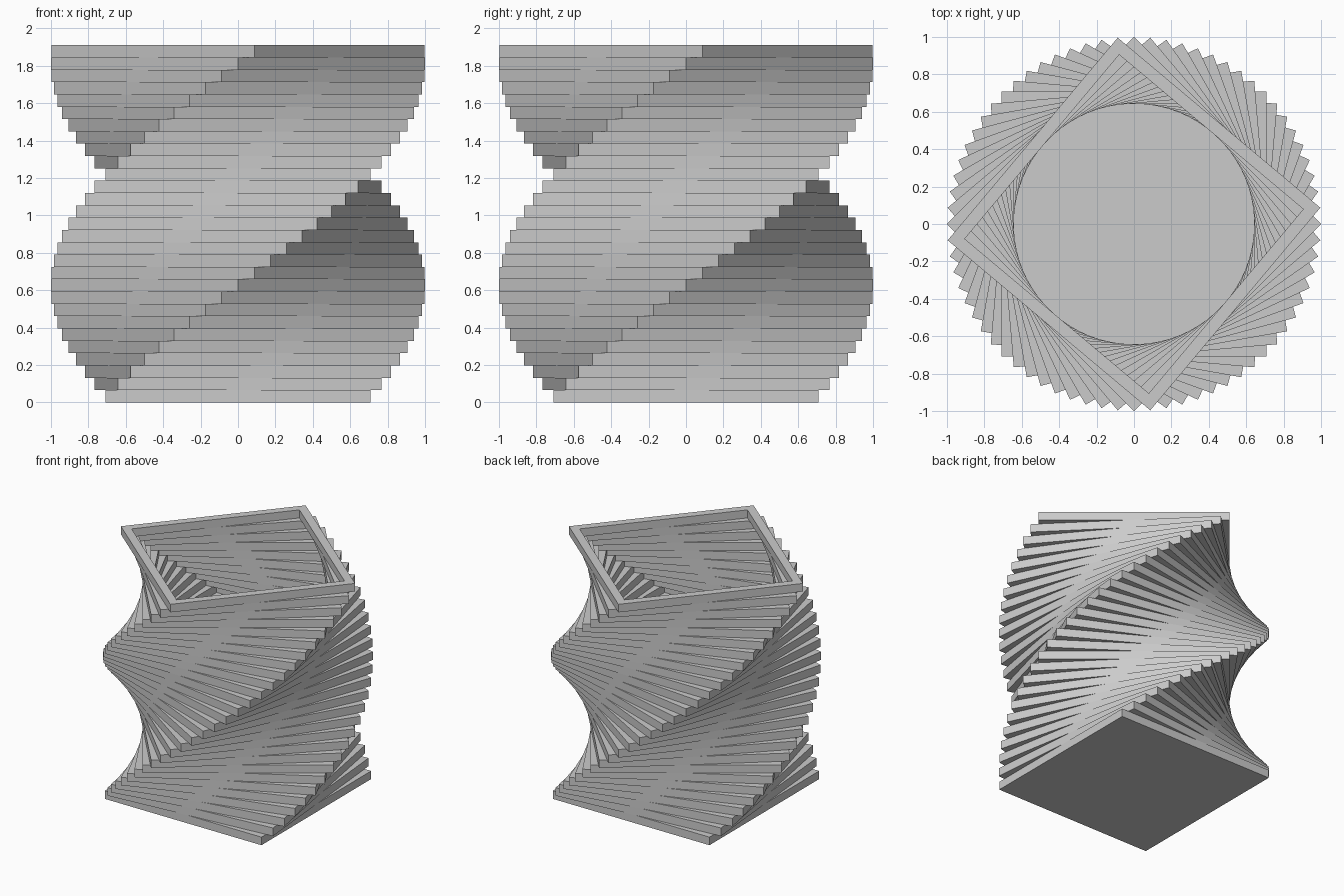
import bpy
import bmesh
import math

LAYERS = 29
HEIGHT = 1.91
STEP = HEIGHT / LAYERS
TWIST = math.radians(5)
OUTER = math.sqrt(0.5)   # half side, so the corners sweep a unit circle
INNER = 0.6425

cube = bpy.data.objects.get("Cube")
if cube:
    bpy.data.objects.remove(cube, do_unlink=True)

# Single plain grey
grey = bpy.data.materials.new("plain_grey")
grey.use_nodes = True
colour = (0.6, 0.6, 0.6, 1)
grey.diffuse_color = colour
grey.node_tree.nodes["Principled BSDF"].inputs["Base Color"].default_value = colour


def square(bm, half):
    """Four corner vertices of a flat square at z = 0."""
    corners = ((-1, -1), (1, -1), (1, 1), (-1, 1))
    return [bm.verts.new((x * half, y * half, 0)) for x, y in corners]


def layer_mesh(name, hollow):
    """A square slab, or a square frame when hollow, one step thick."""
    bm = bmesh.new()
    outer = square(bm, OUTER)
    if hollow:
        inner = square(bm, INNER)
        for i in range(4):
            j = (i + 1) % 4
            bm.faces.new((outer[i], outer[j], inner[j], inner[i]))
    else:
        bm.faces.new(outer)
    solid = bmesh.ops.extrude_face_region(bm, geom=bm.faces[:], use_keep_orig=True)
    top = [v for v in solid["geom"] if isinstance(v, bmesh.types.BMVert)]
    bmesh.ops.translate(bm, verts=top, vec=(0, 0, STEP))
    bmesh.ops.recalc_face_normals(bm, faces=bm.faces[:])
    mesh = bpy.data.meshes.new(name)
    bm.to_mesh(mesh)
    bm.free()
    mesh.materials.append(grey)
    return mesh


def place(name, mesh, index):
    """Stack a layer at its height, turned by its share of the twist."""
    obj = bpy.data.objects.new(name, mesh)
    obj.location.z = index * STEP
    obj.rotation_euler.z = index * TWIST
    bpy.context.collection.objects.link(obj)


# Solid base, then the twisting stack of frames that forms the wall
place("base_slab", layer_mesh("base_slab", False), 0)
frame = layer_mesh("wall_frame", True)
for i in range(1, LAYERS):
    place(f"wall_frame_{i:02d}", frame, i)
